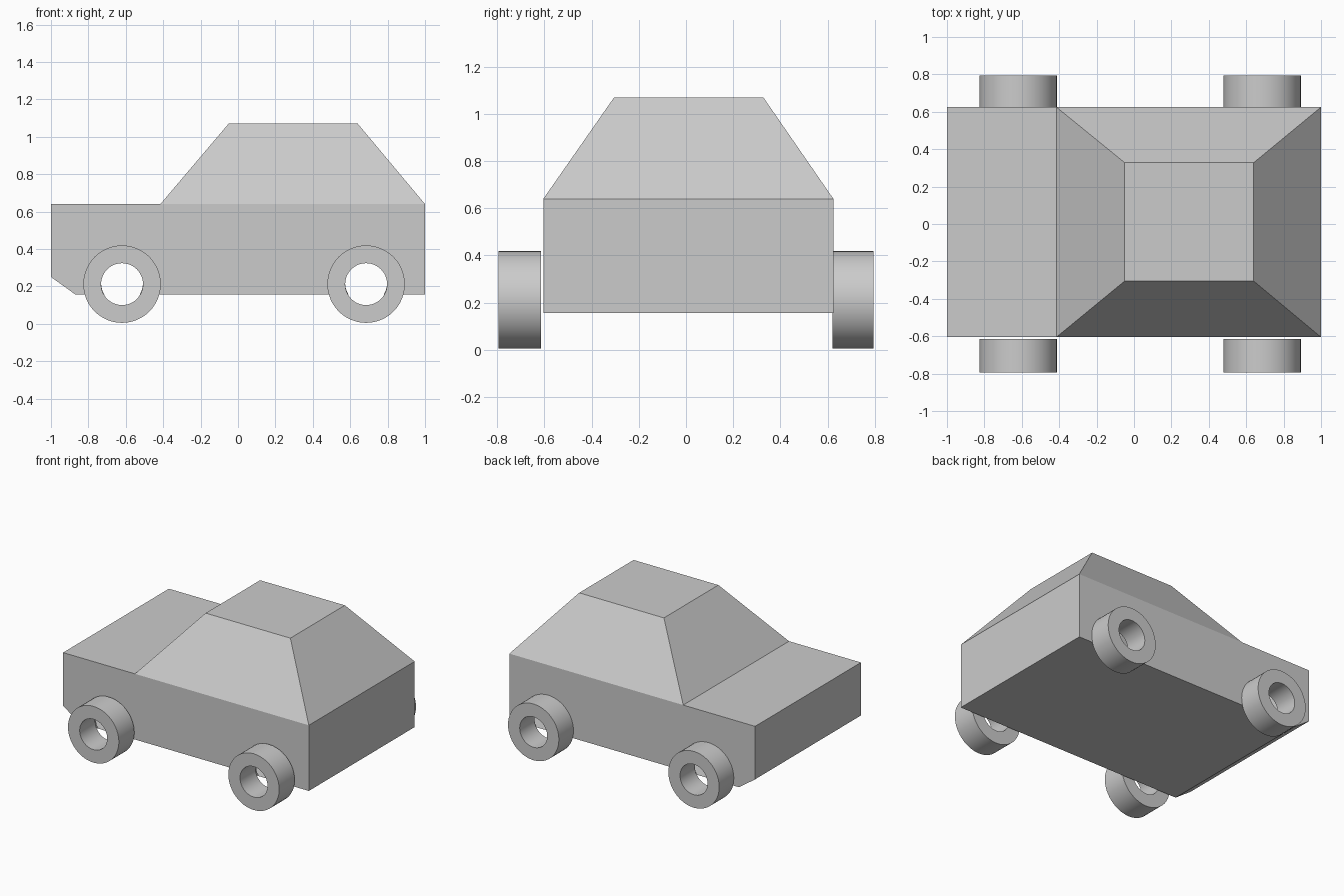
import bpy, bmesh
from math import cos, sin, pi, asin, radians
from mathutils import Vector

cube = bpy.data.objects.get("Cube")
if cube:
    bpy.data.objects.remove(cube, do_unlink=True)

GREY = (0.6, 0.6, 0.6, 1)
paint = bpy.data.materials.new("light_grey")
paint.use_nodes = True
paint.diffuse_color = GREY
paint.node_tree.nodes["Principled BSDF"].inputs["Base Color"].default_value = GREY

# Shared dimensions
FRONT, BACK = -0.605, 0.625
FLOOR, DECK, ROOF = 0.157, 0.64, 1.07
AXLES = (-0.62, 0.685)
HUB_Z, TYRE, BORE = 0.217, 0.207, 0.112


def finish(bm, name):
    mesh = bpy.data.meshes.new(name)
    bm.to_mesh(mesh)
    bm.free()
    mesh.materials.append(paint)
    obj = bpy.data.objects.new(name, mesh)
    bpy.context.scene.collection.objects.link(obj)
    return obj


def add_face(bm, points, outward):
    face = bm.faces.new([bm.verts.new(p) for p in points])
    face.normal_update()
    if face.normal.dot(Vector(outward)) < 0:
        face.normal_flip()


# Body shell: side panels with an axle opening behind each wheel
nose = [(-0.415, DECK), (-1, DECK), (-1, 0.25), (-0.87, FLOOR)]
tail = [(1, FLOOR), (1, DECK)]
side = list(nose)
dip = asin((HUB_Z - FLOOR) / BORE)
for x in AXLES:
    for i in range(25):
        a = pi + dip - i / 24 * (pi + 2 * dip)
        side.append((x + BORE * cos(a), HUB_Z + BORE * sin(a)))
side += tail

bm = bmesh.new()
for y in (FRONT, BACK):
    add_face(bm, [(x, y, z) for x, z in side], (0, y, 0))
strip = nose + tail
for (x0, z0), (x1, z1) in zip(strip, strip[1:]):
    add_face(bm, [(x0, FRONT, z0), (x1, FRONT, z1), (x1, BACK, z1), (x0, BACK, z0)],
             (z0 - z1, 0, x1 - x0) if z0 == z1 == DECK else (z1 - z0, 0, x0 - x1))
# The deck strip runs towards -x, so its outside is up
bm.faces.ensure_lookup_table()
for f in bm.faces:
    if abs(f.normal.z) > 0.9 and (f.normal.z > 0) != (f.calc_center_median().z > 0.5):
        f.normal_flip()
bmesh.ops.remove_doubles(bm, verts=bm.verts, dist=0.0001)
finish(bm, "body")

# Cabin: tapered sides and a flat roof, open underneath
def rectangle(x0, x1, y0, y1, z):
    return [(x0, y0, z), (x1, y0, z), (x1, y1, z), (x0, y1, z)]

base = rectangle(-0.415, 1, FRONT, BACK, DECK)
roof = rectangle(-0.05, 0.64, -0.305, 0.328, ROOF)
bm = bmesh.new()
add_face(bm, roof, (0, 0, 1))
for i in range(4):
    j = (i + 1) % 4
    add_face(bm, [base[i], base[j], roof[j], roof[i]], (0, 0, 1))
bmesh.ops.remove_doubles(bm, verts=bm.verts, dist=0.0001)
finish(bm, "cabin")


# Wheels: thick round tubes
def wheel(name, x, y0, y1, sides=48):
    bm = bmesh.new()
    rings = []
    for r, y in ((TYRE, y0), (TYRE, y1), (BORE, y1), (BORE, y0)):
        angles = [2 * pi * i / sides for i in range(sides)]
        rings.append([bm.verts.new((x + r * cos(a), y, HUB_Z + r * sin(a) - 0.01))
                      for a in angles])
    for k in range(4):
        a, b = rings[k], rings[(k + 1) % 4]
        for i in range(sides):
            j = (i + 1) % sides
            bm.faces.new((a[i], a[j], b[j], b[i]))
    bmesh.ops.recalc_face_normals(bm, faces=bm.faces)
    lowest = min(v.co.z for v in bm.verts)
    bmesh.ops.translate(bm, verts=bm.verts, vec=(0, 0, -lowest + 0.005))
    obj = finish(bm, name)
    for p in obj.data.polygons:
        p.use_smooth = True
    obj.data.set_sharp_from_angle(angle=radians(35))


for end, x in zip(("nose", "tail"), AXLES):
    wheel(end + "_front_wheel", x, -0.795, -0.615)
    wheel(end + "_back_wheel", x, 0.622, 0.795)
